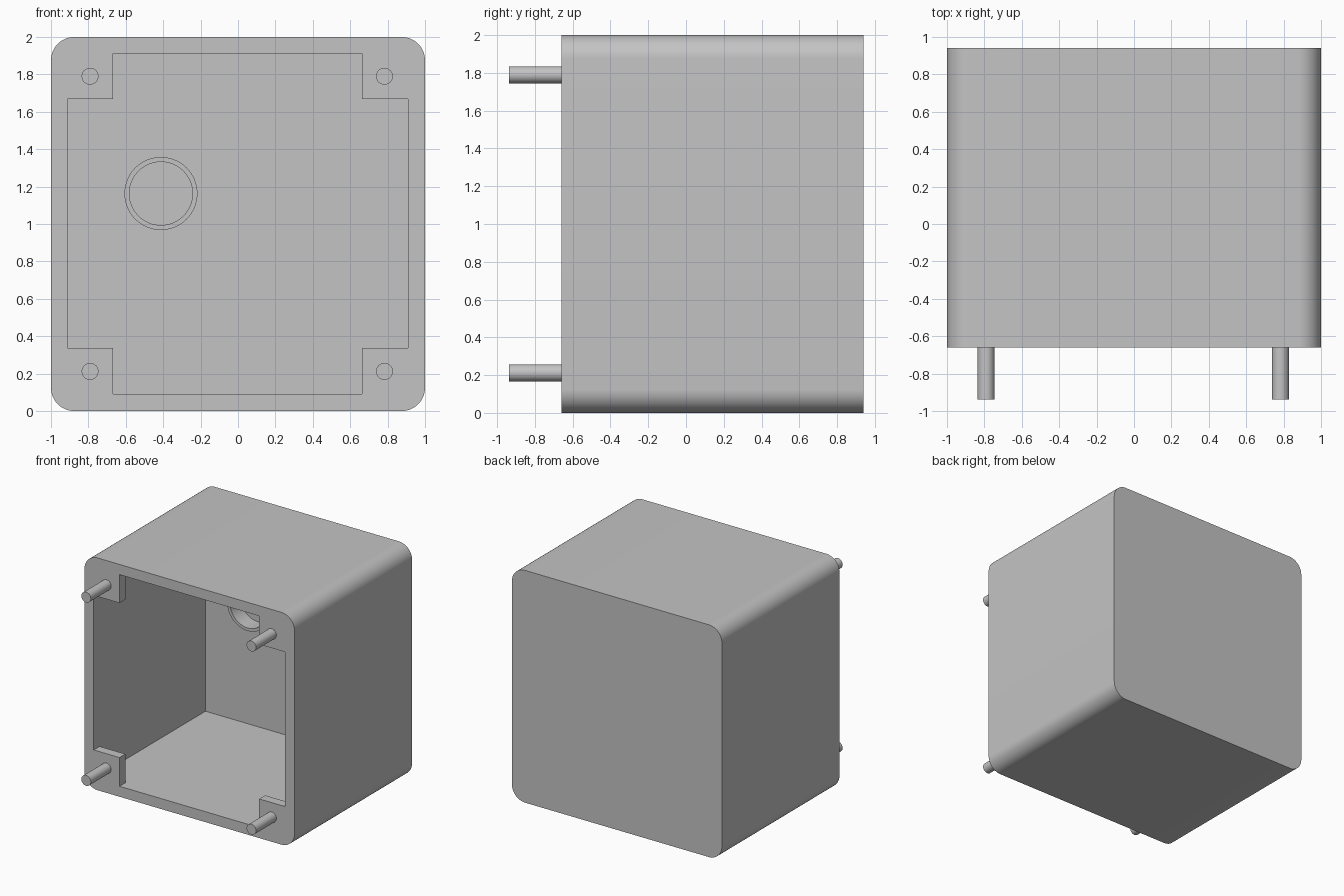
import bpy
import bmesh
from math import cos, sin, pi, radians

if "Cube" in bpy.data.objects:
    bpy.data.objects.remove(bpy.data.objects["Cube"], do_unlink=True)

# One plain grey for the whole model
grey = bpy.data.materials.new("plain grey")
grey.use_nodes = True
COLOUR = (0.55, 0.55, 0.55, 1)
grey.diffuse_color = COLOUR
grey.node_tree.nodes["Principled BSDF"].inputs["Base Color"].default_value = COLOUR


def arc(cx, cz, r, start, end, steps):
    """Points along an arc in the x-z plane, both ends included."""
    angles = [start + (end - start) * i / steps for i in range(steps + 1)]
    return [(cx + r * cos(a), cz + r * sin(a)) for a in angles]


def circle(cx, cz, r, steps):
    return arc(cx, cz, r, 0, 2 * pi, steps)[:-1]


def rectangle(x0, x1, z0, z1):
    return [(x0, z0), (x1, z0), (x1, z1), (x0, z1)]


def prism(name, outline, y0, y1):
    """Extrude an x-z outline along y."""
    bm = bmesh.new()
    face = bm.faces.new([bm.verts.new((x, y0, z)) for x, z in outline])
    extruded = bmesh.ops.extrude_face_region(bm, geom=[face], use_keep_orig=True)["geom"]
    moved = [v for v in extruded if isinstance(v, bmesh.types.BMVert)]
    bmesh.ops.translate(bm, verts=moved, vec=(0, y1 - y0, 0))
    bmesh.ops.recalc_face_normals(bm, faces=bm.faces)
    mesh = bpy.data.meshes.new(name)
    bm.to_mesh(mesh)
    bm.free()
    mesh.materials.append(grey)
    obj = bpy.data.objects.new(name, mesh)
    bpy.context.collection.objects.link(obj)
    return obj


def select(obj):
    bpy.ops.object.select_all(action="DESELECT")
    obj.select_set(True)
    bpy.context.view_layer.objects.active = obj


def cut(obj, cutter):
    """Subtract the cutter for good and discard it."""
    cutter.hide_render = True
    mod = obj.modifiers.new("cut", "BOOLEAN")
    mod.operation = "DIFFERENCE"
    mod.solver = "EXACT"
    mod.object = cutter
    select(obj)
    bpy.ops.object.modifier_apply(modifier=mod.name)
    bpy.data.objects.remove(cutter, do_unlink=True)


FRONT, BACK, INNER_BACK, TAB_BACK = -0.66, 0.94, 0.86, -0.58
X0, X1, Z0, Z1 = -0.912, 0.909, 0.09, 1.912       # cavity walls
TX0, TX1, TZ0, TZ1 = -0.667, 0.664, 0.337, 1.668  # inner edges of corner tabs

# Housing: rounded square tube with a closed back
R = 0.125
corners = [(1 - R, 2 - R), (R - 1, 2 - R), (R - 1, R), (1 - R, R)]
outline = []
for i, (cx, cz) in enumerate(corners):
    outline += arc(cx, cz, R, i * pi / 2, (i + 1) * pi / 2, 14)
housing = prism("housing", outline, FRONT, BACK)

# Cavity, opening to the front through a cross that leaves four corner tabs
cut(housing, prism("cavity_cutter", rectangle(X0, X1, Z0, Z1), TAB_BACK, INNER_BACK))
cross = [(TX0, Z0), (TX1, Z0), (TX1, TZ0), (X1, TZ0), (X1, TZ1), (TX1, TZ1),
         (TX1, Z1), (TX0, Z1), (TX0, TZ1), (X0, TZ1), (X0, TZ0), (TX0, TZ0)]
cut(housing, prism("opening_cutter", cross, FRONT - 0.2, TAB_BACK + 0.2))

# Round hollow boss on the inside of the back wall
BX, BZ = -0.412, 1.163
boss = prism("round_boss", circle(BX, BZ, 0.195, 64), 0.72, INNER_BACK + 0.02)
cut(boss, prism("boss_cutter", circle(BX, BZ, 0.169, 64), 0.6, 1.0))

# Four pins standing out of the corner tabs
pins = []
for side, x in (("right", -0.791), ("left", 0.783)):
    for level, z in (("lower", 0.212), ("upper", 1.79)):
        pins.append(prism(f"{level}_{side}_pin", circle(x, z, 0.045, 32),
                          -0.937, FRONT + 0.02))

for obj in [housing, boss] + pins:
    select(obj)
    bpy.ops.object.shade_smooth_by_angle(angle=radians(30))
